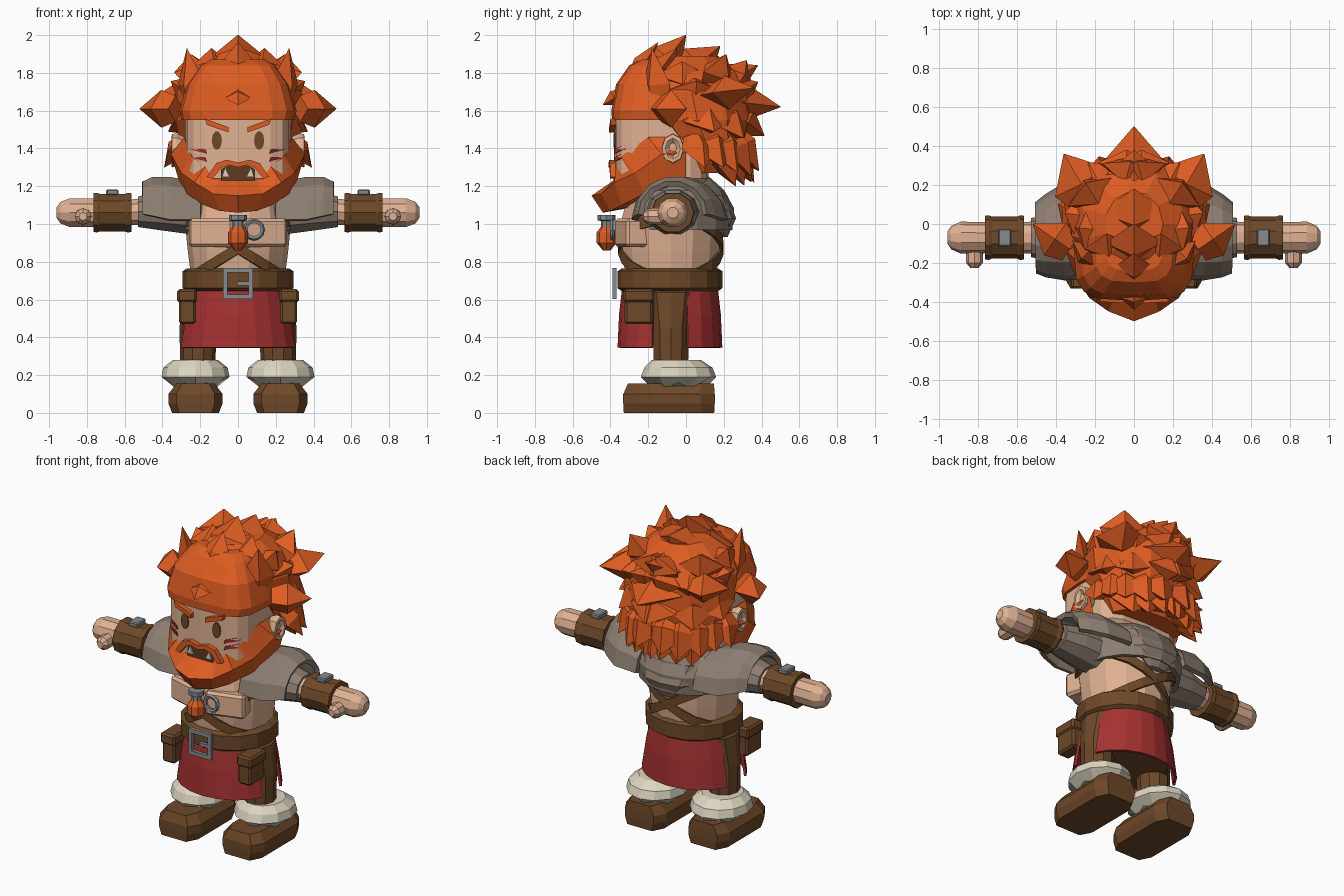
import bpy, bmesh, math, random
from mathutils import Vector

random.seed(4)
if "Cube" in bpy.data.objects:
    bpy.data.objects.remove(bpy.data.objects["Cube"])


def material(name, code):
    rgb = [int(code[i:i + 2], 16) / 255 for i in (0, 2, 4)]
    col = [((c + 0.055) / 1.055) ** 2.4 for c in rgb] + [1]
    m = bpy.data.materials.new(name)
    m.use_nodes = True
    m.diffuse_color = col
    m.node_tree.nodes["Principled BSDF"].inputs["Base Color"].default_value = col
    return m


ORANGE = material("orange hair", "DD5C22")
SKIN = material("skin", "E0B193")
BROWN = material("brown leather", "6D4828")
TAUPE = material("taupe hide", "8D7E71")
RED = material("red cloth", "A63131")
CREAM = material("cream fur", "DDD5C0")
GREY = material("grey metal", "838B90")
DARK = material("dark brown", "5E3B23")


def finish(name, bm, mat, mirror=False, thick=0):
    bmesh.ops.recalc_face_normals(bm, faces=bm.faces[:])
    me = bpy.data.meshes.new(name)
    bm.to_mesh(me)
    bm.free()
    me.materials.append(mat)
    ob = bpy.data.objects.new(name, me)
    bpy.context.collection.objects.link(ob)
    if thick:
        mod = ob.modifiers.new("thickness", "SOLIDIFY")
        mod.thickness, mod.offset = thick, 0
    if mirror:
        ob.modifiers.new("mirror", "MIRROR")
    return ob


def skin_rows(bm, rows, closed, caps):
    rows = [[bm.verts.new(p) for p in row] for row in rows]
    n = len(rows[0])
    for a, b in zip(rows, rows[1:]):
        for i in range(n if closed else n - 1):
            j = (i + 1) % n
            bm.faces.new((a[i], a[j], b[j], b[i]))
    if caps:
        bm.faces.new(rows[0])
        bm.faces.new(rows[-1])


def loft(name, mat, rings, sides=12, axis="Z", p=1, arc=None, spin=0, mirror=False, thick=0):
    """Rings are (position on axis, centre a, centre b, radius a, radius b)."""
    a0, a1 = arc or (0, 360)
    count = sides + 1 if arc else sides
    rows = []
    for pos, ca, cb, ra, rb in rings:
        row = []
        for i in range(count):
            t = math.radians(a0 + (a1 - a0) * (i + spin) / sides)
            c, s = math.cos(t), math.sin(t)
            u = ca + ra * math.copysign(abs(c) ** p, c)
            v = cb + rb * math.copysign(abs(s) ** p, s)
            row.append({"Z": (u, v, pos), "X": (pos, u, v), "Y": (u, pos, v)}[axis])
        rows.append(row)
    bm = bmesh.new()
    skin_rows(bm, rows, not arc, not arc)
    return finish(name, bm, mat, mirror, thick)


def box(name, mat, centre, size, mirror=False, yaw=0, bevel=0):
    bm = bmesh.new()
    bmesh.ops.create_cube(bm, size=1)
    bmesh.ops.scale(bm, vec=size, verts=bm.verts[:])
    if bevel:
        bmesh.ops.bevel(bm, geom=bm.edges[:], offset=bevel, segments=1, affect="EDGES")
    for v in bm.verts:
        x, y = v.co.x, v.co.y
        c, s = math.cos(yaw), math.sin(yaw)
        v.co = Vector((c * x - s * y, s * x + c * y, v.co.z)) + Vector(centre)
    return finish(name, bm, mat, mirror)


# Legs, boots and fur cuffs
loft("boot", BROWN, [(0, .225, -.09, .128, .247), (.05, .225, -.09, .148, .25),
                     (.1, .225, -.09, .148, .25), (.155, .225, -.08, .105, .235)],
     8, p=.4, spin=.5, mirror=True)
cuff = loft("fur_cuff", CREAM, [(.13, .225, -.04, .12, .14), (.19, .225, -.04, .18, .2),
                                (.24, .225, -.04, .17, .18), (.28, .225, -.05, .12, .13)],
            12, mirror=True)
for i in range(0, 12, 2):
    cuff.data.vertices[i].co.z += .03
loft("trouser_leg", BROWN, [(.2, .215, -.08, .09, .095), (.45, .21, -.08, .1, .1),
                            (.64, .18, -.08, .11, .13)], 10, mirror=True)
loft("hips", BROWN, [(.39, 0, -.085, .26, .245), (.68, 0, -.085, .24, .23)], 14)

# Kilt panels, belt, buckle and pouches
for label, mid in (("front", -90), ("back", 90)):
    loft("kilt_" + label, RED, [(.345, 0, -.085, .315, .27), (.52, 0, -.085, .285, .262),
                                (.67, 0, -.085, .25, .245)],
         8, arc=(mid - 70, mid + 70), thick=.015)
loft("belt", BROWN, [(.645, 0, -.085, .27, .255), (.66, 0, -.085, .293, .277),
                     (.75, 0, -.085, .293, .277), (.765, 0, -.085, .27, .255)], 16)
for z in (.615, .755):
    box("buckle_bar", GREY, (0, -.378, z), (.16, .022, .026))
box("buckle_side", GREY, (.068, -.378, .685), (.024, .022, .14), mirror=True)
box("buckle_prong", GREY, (.03, -.378, .685), (.07, .02, .02))
box("pouch", BROWN, (.268, -.25, .555), (.09, .15, .17), True, bevel=.012)
box("pouch_flap", BROWN, (.27, -.25, .62), (.105, .165, .07), True, bevel=.012)

# Torso, chest and crossed straps
loft("torso", SKIN, [(.7, 0, -.08, .245, .245), (.85, 0, -.08, .265, .262), (1, 0, -.08, .28, .275),
                     (1.12, 0, -.08, .26, .24), (1.24, 0, -.1, .15, .15)], 14)
box("chest_plate", SKIN, (.122, -.265, .953), (.245, .17, .15), True, yaw=.28, bevel=.015)
rows = []
for edge in (-.03, .03):
    row = []
    for i in range(20):
        t = math.tau * i / 20
        z = .87 - .16 * math.cos(t)
        r = .268 + .12 * (z - .85)
        row.append((r * math.cos(t), -.08 + r * math.sin(t), z + edge))
    rows.append(row)
bm = bmesh.new()
skin_rows(bm, rows, True, False)
finish("cross_strap", bm, BROWN, True, .018)

# Hide mantle with shoulder flaps and sleeves
loft("mantle", TAUPE, [(.97, 0, -.04, .29, .27), (1.08, 0, -.04, .31, .28), (1.17, 0, -.05, .29, .24),
                       (1.25, 0, -.06, .18, .16)], 12, arc=(-50, 230), thick=.03)
loft("mantle_back_point", TAUPE, [(.93, 0, .2, .06, .02), (1.03, 0, .2, .17, .065),
                                  (1.15, 0, .12, .22, .1)], 8)
loft("shoulder_flap", TAUPE, [(.2, -.03, 1.02, .24, .19), (.36, -.04, 1.02, .235, .22),
                              (.45, -.06, 1.04, .2, .2), (.5, -.07, 1.05, .17, .165)],
     7, "X", arc=(0, 180), thick=.03, mirror=True)
loft("sleeve", TAUPE, [(.18, -.07, 1.06, .15, .13), (.4, -.07, 1.07, .13, .11),
                       (.53, -.07, 1.065, .1, .085)], 10, "X", mirror=True)

# Arms, bracers and hands
loft("forearm", SKIN, [(.4, -.07, 1.07, .085, .08), (.6, -.07, 1.06, .08, .07), (.74, -.07, 1.06, .08, .075)],
     10, "X", mirror=True)
loft("bracer", BROWN, [(.565, -.07, 1.06, .112, .108), (.585, -.07, 1.06, .115, .11),
                       (.6, -.07, 1.06, .108, .104), (.73, -.07, 1.06, .108, .104),
                       (.745, -.07, 1.06, .115, .11), (.765, -.07, 1.06, .112, .108)], 10, "X", mirror=True)
box("bracer_buckle", GREY, (.665, -.07, 1.168), (.065, .09, .03), True, bevel=.006)
loft("hand", SKIN, [(.74, -.07, 1.06, .08, .08), (.89, -.07, 1.06, .082, .08),
                    (.94, -.07, 1.06, .06, .06), (.96, -.07, 1.06, .03, .03)], 10, "X", mirror=True)
loft("thumb", SKIN, [(-.1, .82, 1.04, .045, .045), (-.2, .82, 1.04, .043, .043),
                     (-.225, .82, 1.04, .022, .022)], 8, "Y", mirror=True)

# Head and ears
loft("head", SKIN, [(1.16, 0, -.12, .18, .18), (1.24, 0, -.13, .28, .25), (1.58, 0, -.13, .28, .25),
                    (1.7, 0, -.1, .22, .2)], 16, p=.5)
loft("ear", SKIN, [(.26, -.07, 1.4, .04, .05), (.325, -.07, 1.4, .06, .08), (.35, -.07, 1.4, .058, .076),
                   (.352, -.07, 1.4, .04, .055), (.335, -.07, 1.4, .02, .03)], 8, "X", mirror=True)


# Face details laid on the curved front of the head
def face_y(x):
    knots = [(0, -.38), (.174, -.37), (.235, -.34), (.28, -.24)]
    for (xa, ya), (xb, yb) in zip(knots, knots[1:]):
        if abs(x) <= xb:
            return ya + (yb - ya) * (abs(x) - xa) / (xb - xa)
    return knots[-1][1]


def plate(name, mat, points, depth=.008, mirror=True):
    bm = bmesh.new()
    skin_rows(bm, [[(x, face_y(x) + d, z) for x, z in points] for d in (.01, -depth)], True, True)
    return finish(name, bm, mat, mirror)


plate("eye", BROWN, [(.112 + .027 * math.cos(k * math.tau / 10), 1.442 + .05 * math.sin(k * math.tau / 10))
                     for k in range(10)])
plate("eyebrow", ORANGE, [(.05, 1.485), (.165, 1.525), (.175, 1.558), (.05, 1.512)], .03)
for z in (1.33, 1.372):
    plate("cheek_stripe", RED, [(.165, z), (.235, z + .018), (.266, z + .025), (.266, z + .047),
                                (.235, z + .04), (.172, z + .022)])
plate("mouth", DARK, [(-.09, 1.23), (.09, 1.23), (.09, 1.29), (.05, 1.31), (-.05, 1.31), (-.09, 1.29)],
      .009, False)
plate("fang", CREAM, [(.045, 1.25), (.085, 1.25), (.068, 1.3)], .018)
plate("moustache", ORANGE, [(0, 1.3), (.05, 1.312), (.09, 1.295), (.135, 1.24), (.165, 1.25),
                            (.115, 1.322), (.06, 1.34), (0, 1.325)], .03)

# Beard swept round the jaw: top edge, outer ridge, lower edge, inner edge
stations = [((0, -.37, 1.24), (0, -.5, 1.15), (0, -.44, 1.06)),
            ((.1, -.37, 1.24), (.13, -.45, 1.16), (.1, -.4, 1.07)),
            ((.17, -.37, 1.31), (.23, -.38, 1.22), (.18, -.34, 1.1)),
            ((.245, -.34, 1.36), (.3, -.27, 1.27), (.27, -.22, 1.16)),
            ((.285, -.2, 1.46), (.355, -.13, 1.37), (.31, -.1, 1.22)),
            ((.285, -.02, 1.46), (.335, 0, 1.38), (.3, 0, 1.25))]
bm = bmesh.new()
skin_rows(bm, [[top, ridge, low, (low[0] * .6, -.1, low[2] + .06)] for top, ridge, low in stations], True, False)
finish("beard", bm, ORANGE, True)

# Hair mass and fringe
loft("hair_mass", ORANGE, [(1.27, 0, .1, .24, .14), (1.42, 0, .11, .32, .21), (1.55, 0, .06, .345, .29),
                           (1.7, 0, .03, .335, .32), (1.81, 0, 0, .27, .28), (1.89, 0, 0, .15, .17)], 11)
loft("fringe", ORANGE, [(1.55, 0, -.13, .3, .262), (1.6, 0, -.13, .31, .265), (1.74, 0, -.12, .27, .25),
                        (1.84, 0, -.1, .2, .2), (1.87, 0, -.08, .15, .16)], 16, p=.55)


# Pointed leaf-shaped locks
def lock(bm, base, tip, r, flat=.6):
    base, tip = Vector(base), Vector(tip)
    d = tip - base
    q = d.to_track_quat("Z", "Y")
    corners = [q @ Vector(c) for c in ((1, 0, 0), (0, flat, 0), (-1, 0, 0), (0, -flat, 0))]
    skin_rows(bm, [[base + d * f + c * r * s for c in corners] for f, s in ((0, .7), (.4, 1), (1, .02))],
              True, True)


bm = bmesh.new()
for base, tip, r in [((0, -.16, 1.8), (0, 0, 2), .15), ((0, -.27, 1.77), (0, -.15, 1.96), .1),
                     ((0, -.02, 1.78), (0, .18, 1.94), .18), ((0, .1, 1.69), (0, .38, 1.84), .19),
                     ((0, .16, 1.66), (0, .5, 1.62), .18), ((0, .22, 1.52), (0, .36, 1.22), .13),
                     ((0, -.34, 1.69), (0, -.44, 1.63), .07)]:
    lock(bm, base, tip, r)
finish("centre_locks", bm, ORANGE)

bm = bmesh.new()
lock(bm, (.33, -.13, 1.61), (.52, 0, 1.61), .1, 1)
for base, tip, r in [((.23, -.14, 1.62), (.27, -.18, 1.93), .1), ((.13, -.16, 1.76), (.14, -.05, 1.93), .12),
                     ((.22, .12, 1.68), (.36, .36, 1.72), .15), ((.28, .05, 1.46), (.39, .1, 1.3), .1)]:
    lock(bm, base, tip, r)
# Shaggy rows: base height, tip rise, reach, first angle, lock count
for z, rise, reach, first, count in [(1.74, .14, .31, -20, 3), (1.68, .05, .37, 0, 3),
                                     (1.58, -.1, .4, 5, 3), (1.48, -.2, .385, 10, 4), (1.42, -.2, .33, 35, 3)]:
    for k in range(count):
        t = math.radians(first + (78 - first) * k / (count - 1) + random.uniform(-5, 5))
        far = reach * random.uniform(.95, 1.03)
        lean = t + random.uniform(0, .2)
        lock(bm, (.22 * math.cos(t), .05 + .2 * math.sin(t), z),
             (far * math.cos(lean), .06 + .87 * far * math.sin(lean), z + rise + random.uniform(-.03, .03)), .14)
finish("side_locks", bm, ORANGE, True)

# Pendant: flask, cap and ring
loft("pendant_flask", ORANGE, [(.86, 0, -.42, .02, .02), (.9, 0, -.42, .053, .053),
                               (.955, 0, -.42, .053, .053), (1, 0, -.42, .02, .02)], 8)
loft("pendant_cap", GREY, [(.985, 0, -.42, .03, .03), (1.015, 0, -.42, .03, .03),
                           (1.02, 0, -.42, .048, .048), (1.048, 0, -.42, .048, .048)], 8)
bpy.ops.mesh.primitive_torus_add(location=(.085, -.39, .97), rotation=(math.pi / 2, 0, 0), major_radius=.045,
                                 minor_radius=.013, major_segments=12, minor_segments=5)
bpy.context.object.name = "pendant_ring"
bpy.context.object.data.materials.append(GREY)
